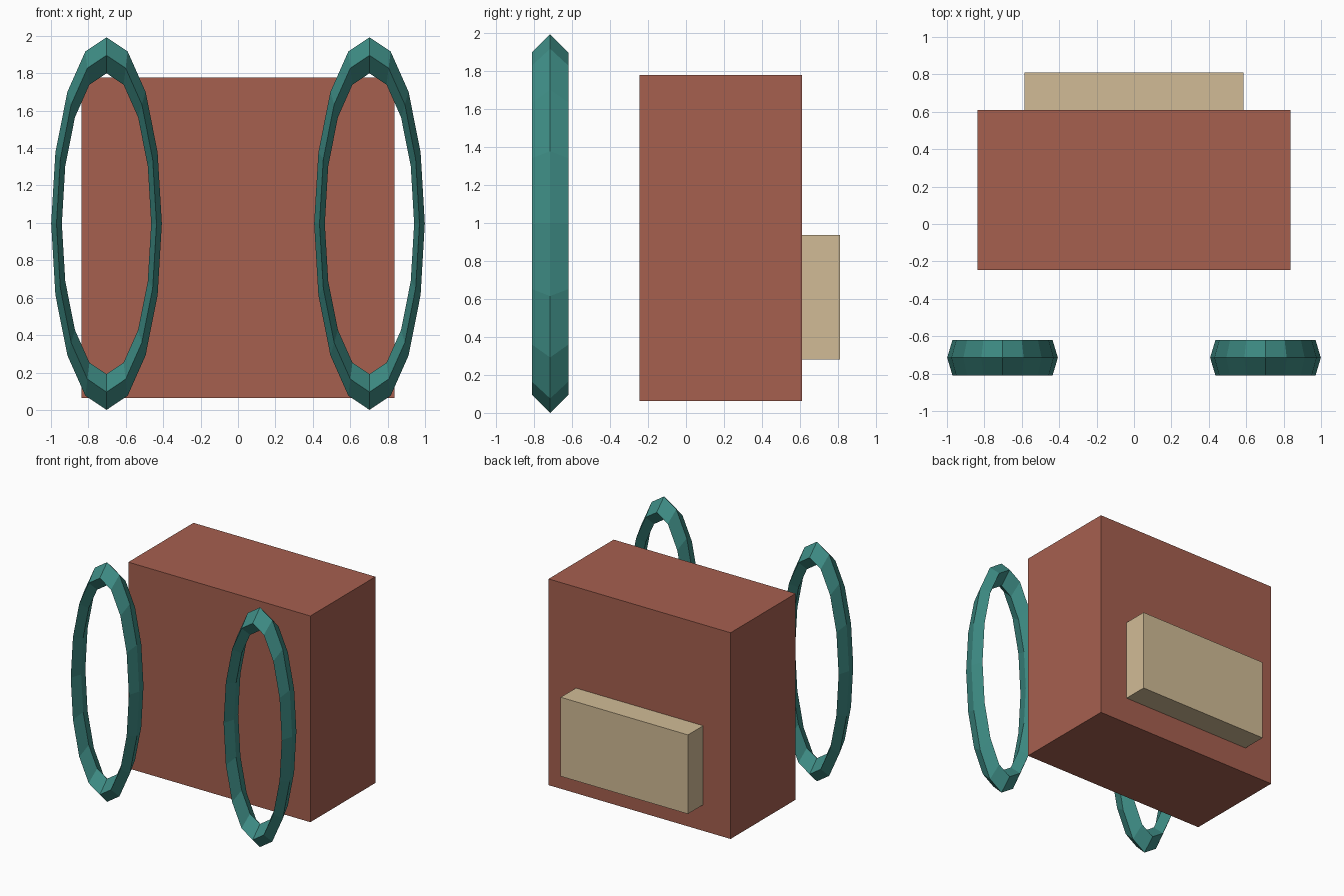
import bpy
from math import radians

if "Cube" in bpy.data.objects:
    bpy.data.objects.remove(bpy.data.objects["Cube"])


def material(name, rgb):
    m = bpy.data.materials.new(name)
    m.diffuse_color = (*rgb, 1)
    m.use_nodes = True
    m.node_tree.nodes["Principled BSDF"].inputs["Base Color"].default_value = m.diffuse_color
    return m


def finish(name, mat):
    ob = bpy.context.object
    ob.name = name
    ob.data.materials.append(mat)
    bpy.ops.object.transform_apply(location=False, rotation=True, scale=True)
    return ob


def box(name, lo, hi, mat):
    centre = [(a + b) / 2 for a, b in zip(lo, hi)]
    bpy.ops.mesh.primitive_cube_add(size=1, location=centre)
    bpy.context.object.scale = [b - a for a, b in zip(lo, hi)]
    return finish(name, mat)


brick = material("brick_fabric", (0.38, 0.116, 0.078))
tan = material("tan_fabric", (0.64, 0.5, 0.305))
teal = material("teal_strap", (0.048, 0.263, 0.233))

# Bag body and back pocket
box("bag_body", (-0.837, -0.245, 0.063), (0.837, 0.61, 1.777), brick)
box("pocket", (-0.585, 0.6, 0.28), (0.585, 0.81, 0.937), tan)

# Shoulder straps: low-poly rings with a diamond section, narrowed in x
for name, side in (("strap_left", -1), ("strap_right", 1)):
    bpy.ops.mesh.primitive_torus_add(
        major_segments=16, minor_segments=4,
        major_radius=0.9, minor_radius=0.096,
        location=(side * 0.703, -0.715, 0.996), rotation=(radians(90), 0, 0))
    bpy.context.object.scale = (0.297, 1, 1)
    finish(name, teal)
